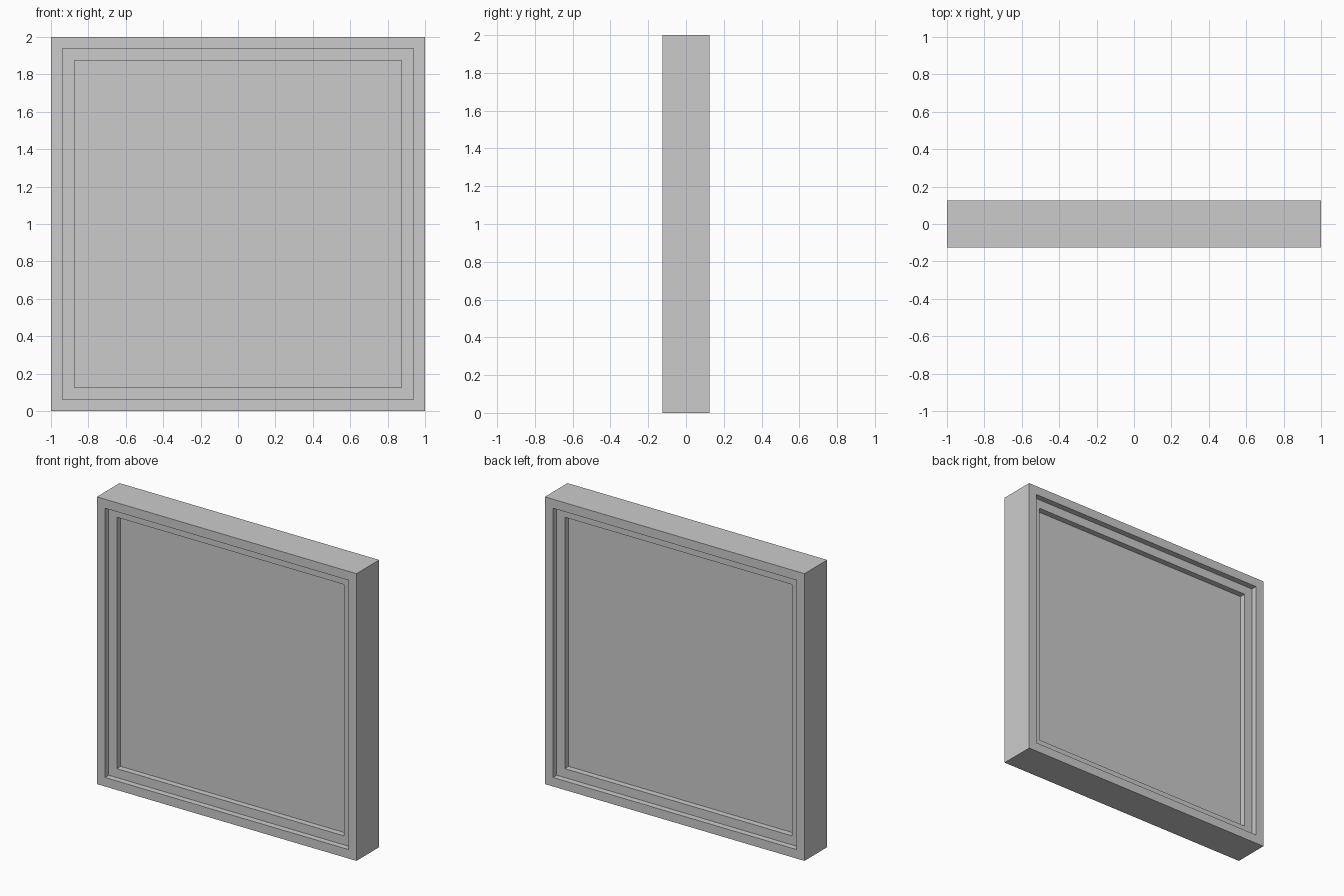
import bpy

if "Cube" in bpy.data.objects:
    bpy.data.objects.remove(bpy.data.objects["Cube"])

SIZE = 2.0
CZ = SIZE / 2


def add_object(name, verts, faces):
    mesh = bpy.data.meshes.new(name)
    mesh.from_pydata(verts, [], faces)
    mesh.update()
    obj = bpy.data.objects.new(name, mesh)
    bpy.context.collection.objects.link(obj)
    return obj


def square(half, y):
    return [(sx * half, y, CZ + sz * half)
            for sx, sz in ((-1, -1), (1, -1), (1, 1), (-1, 1))]


def ring(name, outer, inner, depth):
    """Square frame with a rectangular section, swept around four corners."""
    h = depth / 2
    loops = ((outer, -h), (inner, -h), (inner, h), (outer, h))
    verts = [v for half, y in loops for v in square(half, y)]
    faces = []
    for k in range(4):
        a, b = 4 * k, 4 * ((k + 1) % 4)
        for i in range(4):
            j = (i + 1) % 4
            faces.append((a + i, a + j, b + j, b + i))
    return add_object(name, verts, faces)


def panel(name, half, depth):
    """Square slab standing upright."""
    h = depth / 2
    verts = square(half, -h) + square(half, h)
    faces = [(0, 1, 2, 3), (7, 6, 5, 4)]
    for i in range(4):
        j = (i + 1) % 4
        faces.append((j, i, 4 + i, 4 + j))
    return add_object(name, verts, faces)


# Outer frame, thinner inner frame, and the thinnest centre panel
ring("outer_frame", 1.0, 0.9375, 0.25)
ring("inner_frame", 0.9375, 0.875, 0.25 * 2 / 3)
panel("centre_panel", 0.875, 0.25 / 3)
